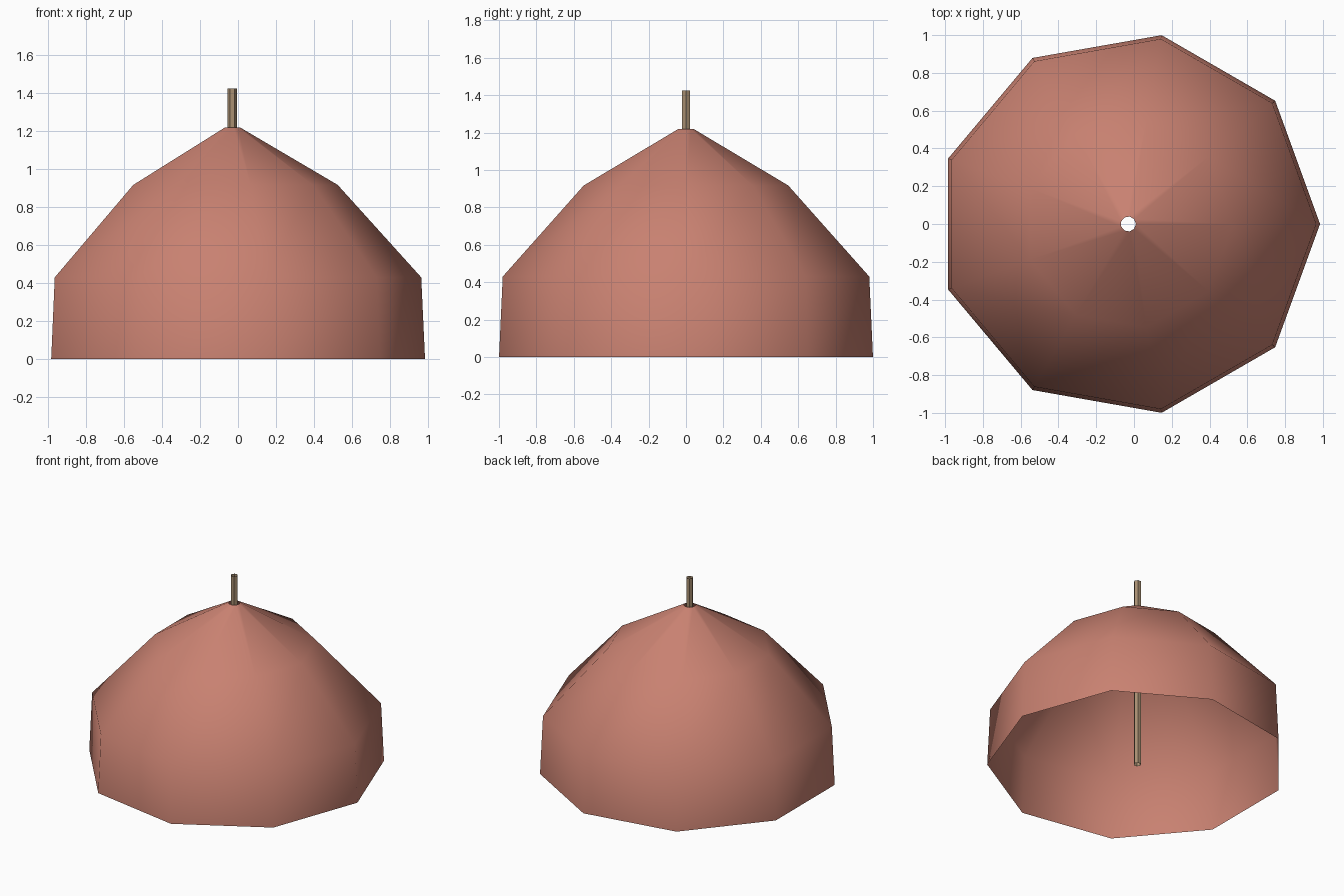
import bpy
import bmesh
from math import cos, sin, tau

cube = bpy.data.objects.get("Cube")
if cube:
    bpy.data.objects.remove(cube)

AXIS_X = -0.03  # shared axis of canopy and pole


def make_material(name, rgb):
    mat = bpy.data.materials.new(name)
    mat.use_nodes = True
    mat.diffuse_color = (*rgb, 1)
    mat.node_tree.nodes["Principled BSDF"].inputs["Base Color"].default_value = (*rgb, 1)
    return mat


def lathe(name, profile, sides, mat, smooth):
    """Open surface of revolution from (radius, height) pairs."""
    bm = bmesh.new()
    rings = [[bm.verts.new((r * cos(tau * i / sides), r * sin(tau * i / sides), z))
              for i in range(sides)] for r, z in profile]
    for low, high in zip(rings, rings[1:]):
        for i in range(sides):
            j = (i + 1) % sides
            face = bm.faces.new((low[i], low[j], high[j], high[i]))
            face.smooth = smooth
    mesh = bpy.data.meshes.new(name)
    bm.to_mesh(mesh)
    bm.free()
    mesh.materials.append(mat)
    obj = bpy.data.objects.new(name, mesh)
    obj.location.x = AXIS_X
    bpy.context.collection.objects.link(obj)
    return obj


salmon = make_material("salmon cloth", (0.58, 0.22, 0.165))
tan = make_material("tan wood", (0.40, 0.28, 0.17))

# Thin nine-sided canopy, open below and at the crown
lathe("canopy", [(1.015, 0), (0.995, 0.43), (0.555, 0.917), (0.04, 1.22)], 9, salmon, True)

# Hollow pole through the crown
lathe("pole", [(0.025, 0), (0.025, 1.425)], 6, tan, False)
